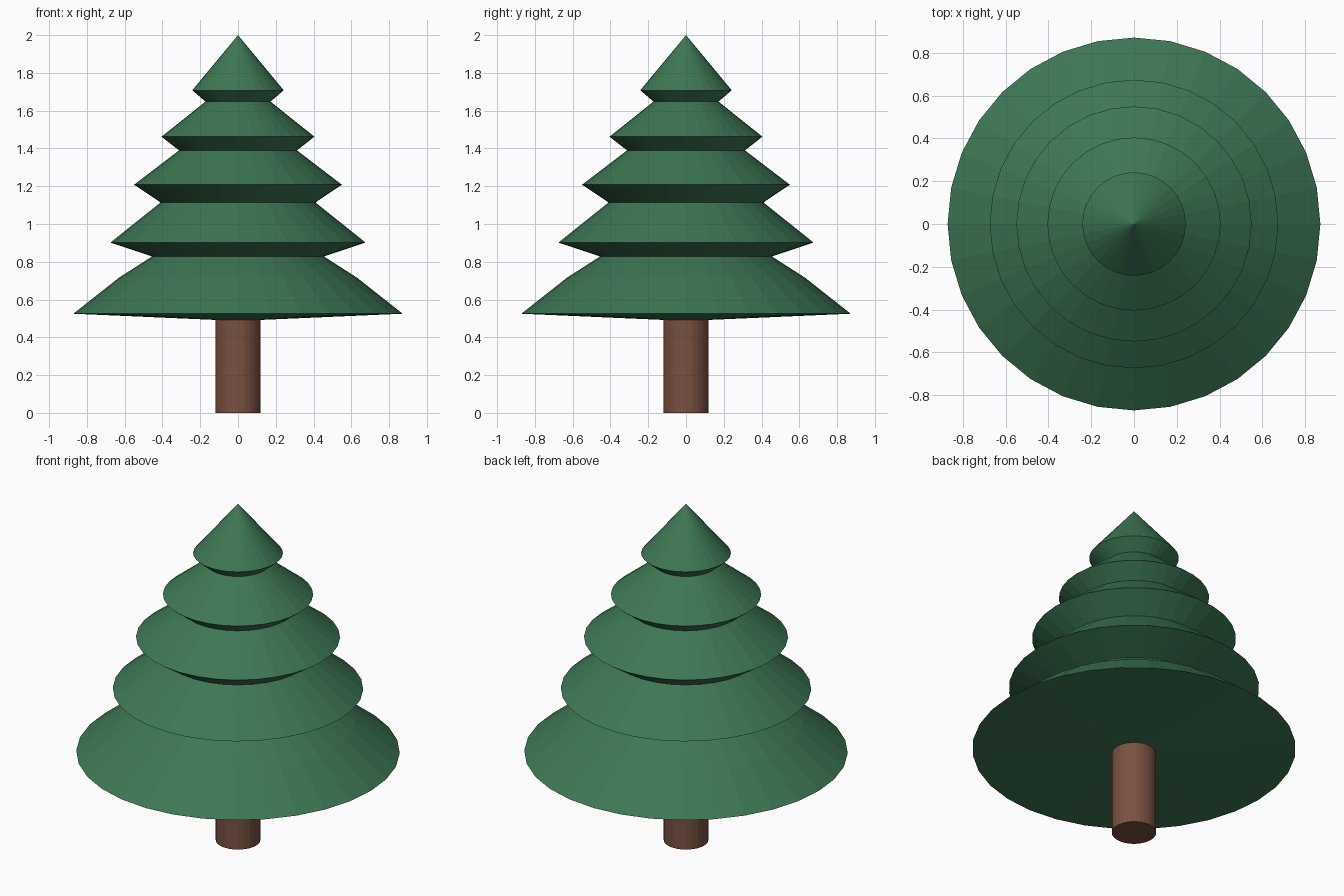
import bpy, bmesh, math
from mathutils import Matrix

if "Cube" in bpy.data.objects:
    bpy.data.objects.remove(bpy.data.objects["Cube"])

SIDES = 32


def material(name, rgb):
    m = bpy.data.materials.new(name)
    m.diffuse_color = (*rgb, 1)
    m.use_nodes = True
    m.node_tree.nodes["Principled BSDF"].inputs["Base Color"].default_value = m.diffuse_color
    return m


def lathe(name, profile, mat):
    """Revolve (radius, z) points around the z axis with flat faces."""
    bm = bmesh.new()
    verts = [bm.verts.new((r, 0, z)) for r, z in profile]
    edges = [bm.edges.new(pair) for pair in zip(verts, verts[1:])]
    bmesh.ops.spin(bm, geom=verts + edges, cent=(0, 0, 0), axis=(0, 0, 1),
                   angle=math.tau, steps=SIDES, use_merge=True)
    bmesh.ops.remove_doubles(bm, verts=bm.verts, dist=1e-5)
    bmesh.ops.dissolve_degenerate(bm, edges=bm.edges, dist=1e-6)
    bmesh.ops.recalc_face_normals(bm, faces=bm.faces)
    mesh = bpy.data.meshes.new(name)
    bm.to_mesh(mesh)
    bm.free()
    mesh.materials.append(mat)
    obj = bpy.data.objects.new(name, mesh)
    bpy.context.collection.objects.link(obj)
    return obj


green = material("pine green", (0.047, 0.185, 0.088))
brown = material("bark brown", (0.19, 0.082, 0.052))

# Tiered foliage: from the underside centre up to the tip
lathe("foliage", [
    (0, 0.487), (0.872, 0.525), (0.63, 0.716), (0.455, 0.828),
    (0.675, 0.902), (0.41, 1.114), (0.55, 1.208), (0.312, 1.39),
    (0.405, 1.462), (0.172, 1.648), (0.242, 1.708), (0, 2.0)], green)

# Trunk
lathe("trunk", [(0, 0), (0.12, 0), (0.12, 0.5), (0, 0.5)], brown)
